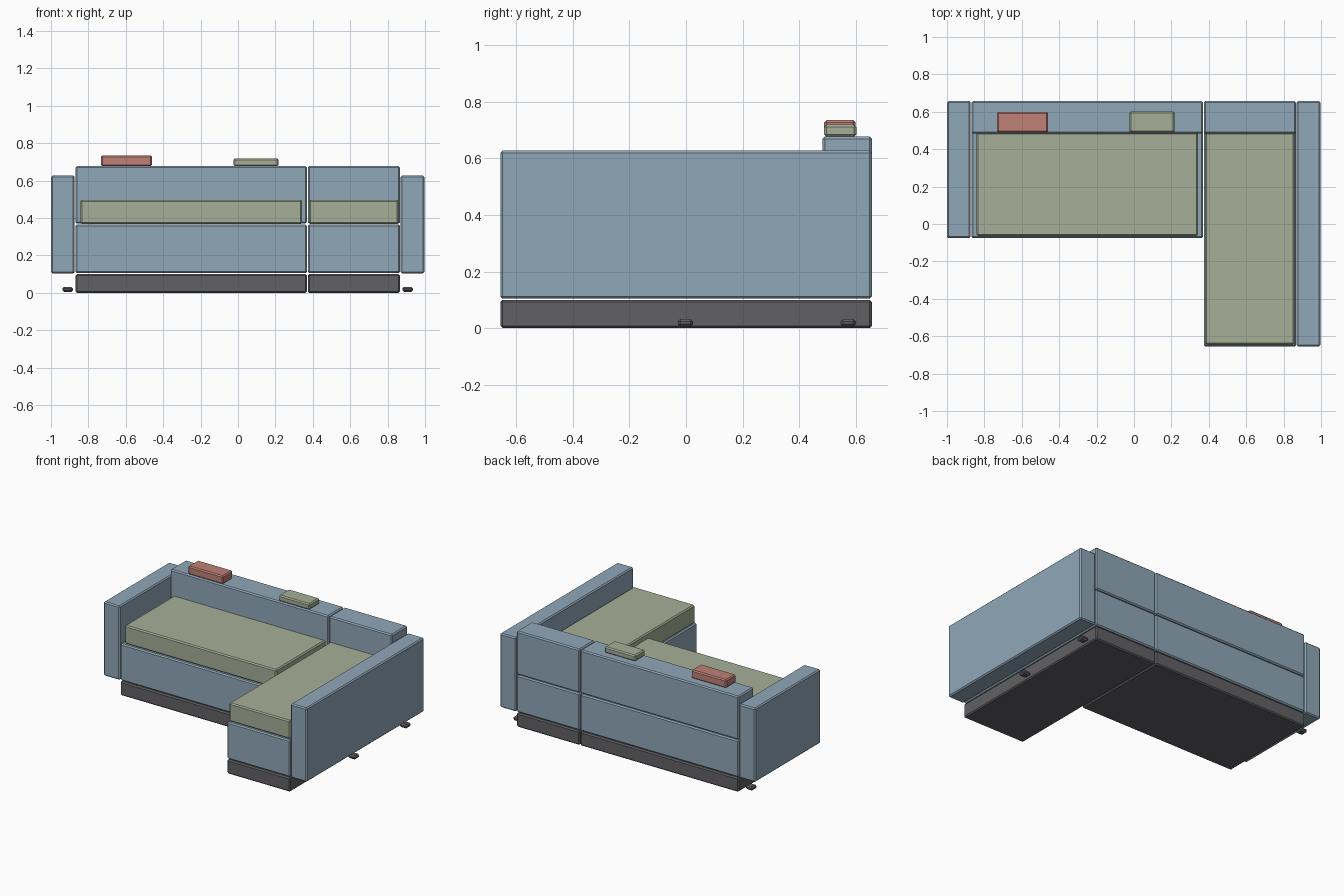
import bpy

if "Cube" in bpy.data.objects:
    bpy.data.objects.remove(bpy.data.objects["Cube"])


def material(name, rgb):
    m = bpy.data.materials.new(name)
    m.diffuse_color = (*rgb, 1)
    m.use_nodes = True
    m.node_tree.nodes["Principled BSDF"].inputs["Base Color"].default_value = m.diffuse_color
    return m


BLUE = material("blue_fabric", (0.28, 0.39, 0.48))
GREEN = material("sage_fabric", (0.38, 0.43, 0.31))
RED = material("red_fabric", (0.52, 0.22, 0.18))
DARK = material("dark_base", (0.12, 0.12, 0.13))


def box(name, x, y, z, mat, bevel=0.008):
    """Chamfered box spanning the given (min, max) ranges."""
    spans = (x, y, z)
    bpy.ops.mesh.primitive_cube_add(size=1, location=[(a + b) / 2 for a, b in spans])
    ob = bpy.context.object
    ob.name = name
    ob.scale = [b - a for a, b in spans]
    bpy.ops.object.transform_apply(location=False, rotation=False, scale=True)
    mod = ob.modifiers.new("chamfer", 'BEVEL')
    mod.width = bevel
    mod.segments = 1
    ob.data.materials.append(mat)
    return ob


BACK, SOFA_FRONT, CHAISE_FRONT = 0.657, -0.076, -0.656

# Sofa and chaise sections: plinth, body, backrest, seat cushion
for label, x, front, cushion_x in (
        ("sofa", (-0.869, 0.368), SOFA_FRONT, (-0.843, 0.342)),
        ("chaise", (0.373, 0.866), CHAISE_FRONT, (0.380, 0.859))):
    box(label + "_plinth", x, (front, BACK), (0, 0.1), DARK)
    box(label + "_body", x, (front, BACK), (0.105, 0.366), BLUE)
    box(label + "_backrest", x, (0.483, BACK), (0.37, 0.677), BLUE)
    box(label + "_seat_cushion", cushion_x, (front + 0.013, 0.49), (0.367, 0.497), GREEN)

# Armrests
box("left_armrest", (-1.0, -0.873), (SOFA_FRONT, BACK), (0.104, 0.627), BLUE)
box("right_armrest", (0.87, 0.996), (CHAISE_FRONT, BACK), (0.104, 0.627), BLUE)

# Small pillows on the backrest
box("red_pillow", (-0.733, -0.46), (0.488, 0.599), (0.676, 0.735), RED)
box("green_pillow", (-0.024, 0.217), (0.488, 0.602), (0.676, 0.719), GREEN)

# Feet under the armrests
for i, (x, y) in enumerate(((-0.911, 0.573), (0.907, 0.573), (0.907, -0.002))):
    box(f"foot_{i + 1}", (x - 0.028, x + 0.028), (y - 0.027, y + 0.027),
        (0.005, 0.032), DARK, 0.009)
